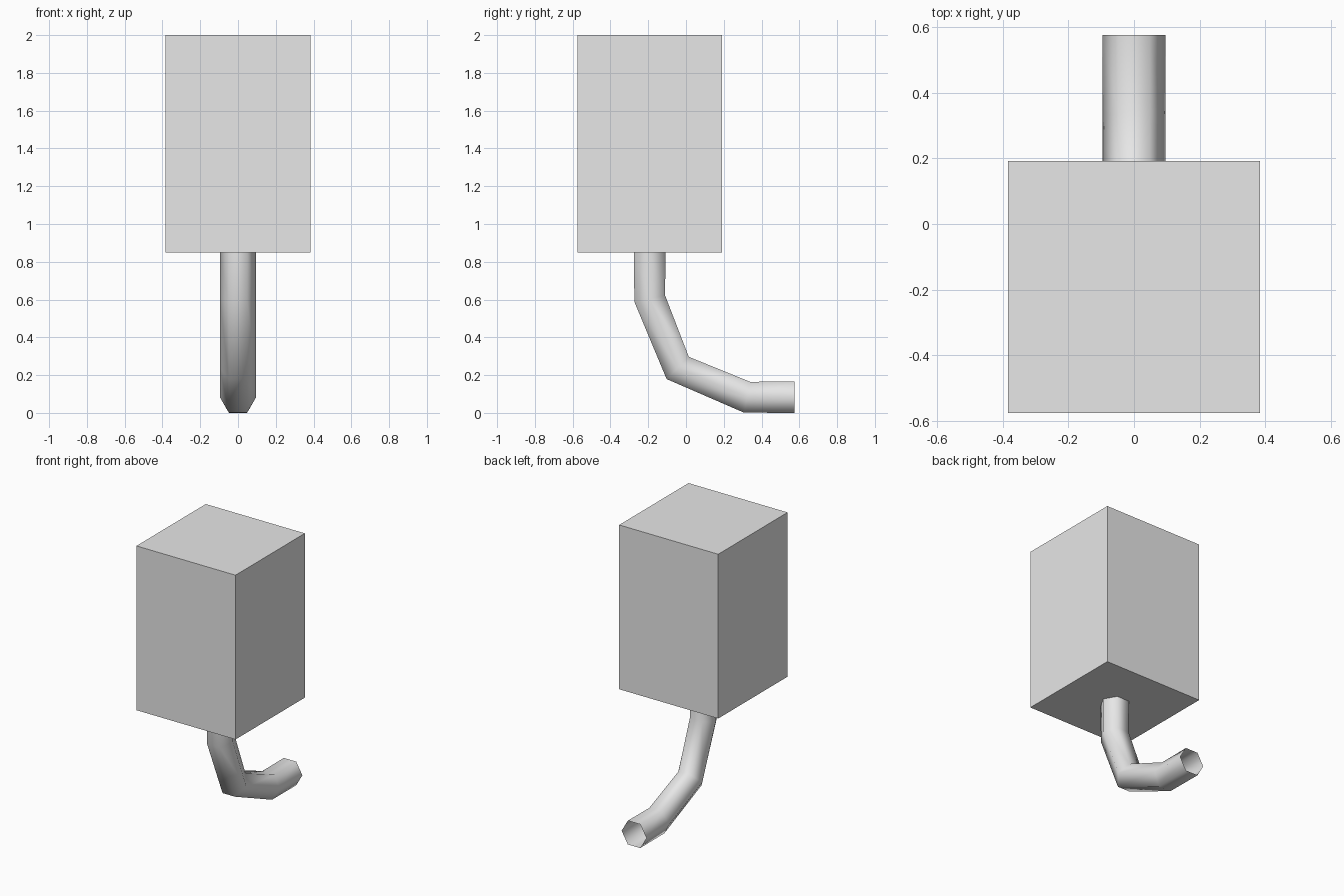
import bpy
import bmesh
import math
from mathutils import Vector

if "Cube" in bpy.data.objects:
    bpy.data.objects.remove(bpy.data.objects["Cube"])

grey = bpy.data.materials.new("light grey")
grey.diffuse_color = (0.8, 0.8, 0.8, 1)
grey.use_nodes = True
grey.node_tree.nodes["Principled BSDF"].inputs["Base Color"].default_value = grey.diffuse_color


def add_object(name, bm):
    bmesh.ops.recalc_face_normals(bm, faces=bm.faces)
    mesh = bpy.data.meshes.new(name)
    bm.to_mesh(mesh)
    bm.free()
    mesh.materials.append(grey)
    obj = bpy.data.objects.new(name, mesh)
    bpy.context.collection.objects.link(obj)
    return obj


# Tall square block
bm = bmesh.new()
bmesh.ops.create_cube(bm, size=1)
bmesh.ops.scale(bm, vec=(0.767, 0.767, 1.15), verts=bm.verts)
bmesh.ops.translate(bm, vec=(0, -0.192, 1.425), verts=bm.verts)
add_object("block", bm)

# Open six-sided pipe: (y, z, tilt of the ring) from the block to the mouth
PATH = [(-0.192, 0.85, 0), (-0.192, 0.605, 11.25), (-0.044, 0.238, 45),
        (0.323, 0.083, 78.75), (0.575, 0.083, 90)]
RADIUS, SIDES = 0.096, 6
bm = bmesh.new()
rings = []
for y, z, tilt in PATH:
    t = math.radians(tilt)
    across = Vector((0, math.cos(t), math.sin(t)))
    ring = []
    for i in range(SIDES):
        a = math.tau * i / SIDES
        ring.append(bm.verts.new(Vector((RADIUS * math.cos(a), y, z))
                                 + across * RADIUS * math.sin(a)))
    rings.append(ring)
for r0, r1 in zip(rings, rings[1:]):
    for i in range(SIDES):
        j = (i + 1) % SIDES
        bm.faces.new((r0[i], r0[j], r1[j], r1[i]))
for face in bm.faces:
    face.smooth = True
pipe = add_object("pipe", bm)
